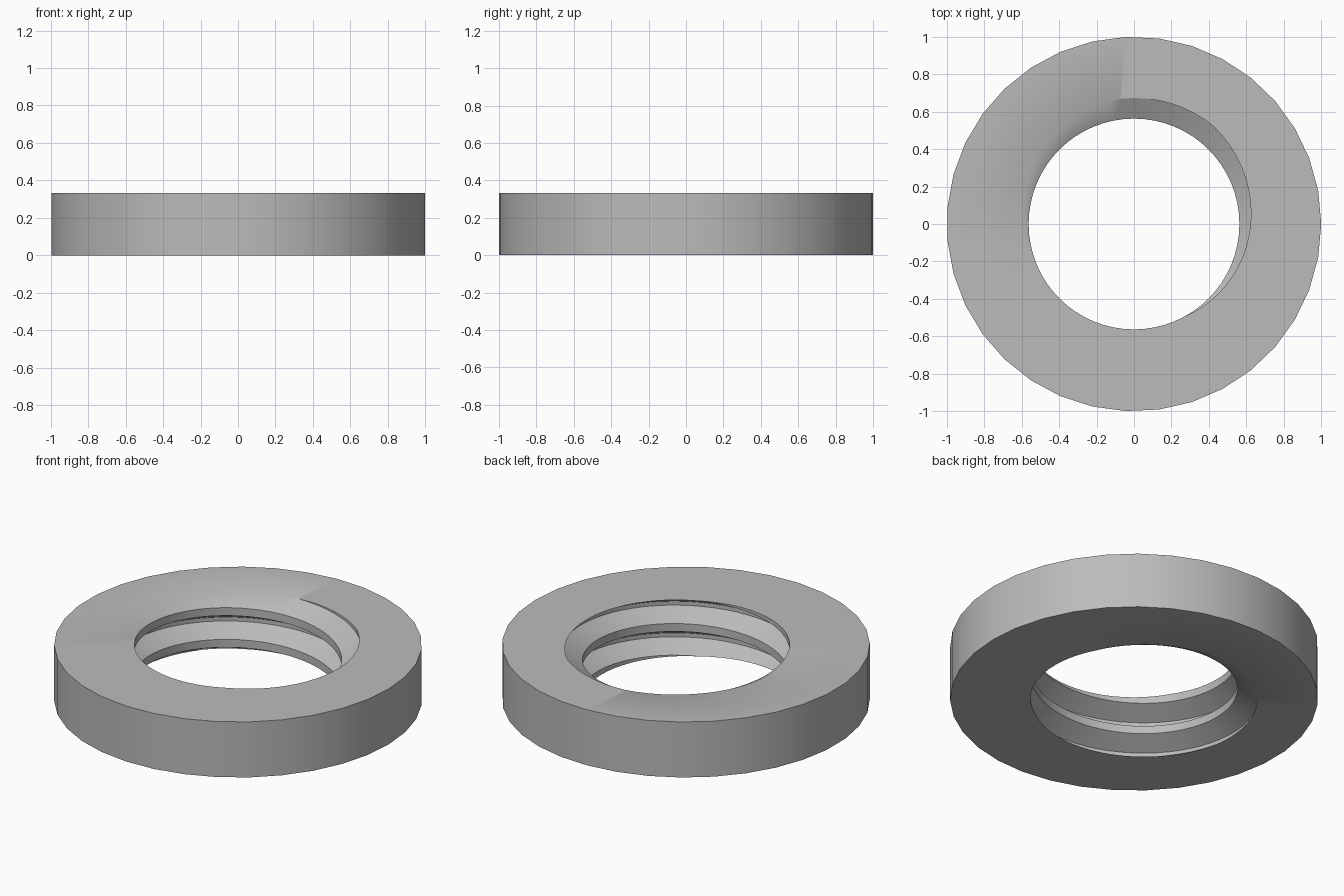
import bpy, bmesh
from math import cos, sin, tau, radians

cube = bpy.data.objects.get("Cube")
if cube:
    bpy.data.objects.remove(cube)

HEIGHT = 0.333
OUTER_R, OUTER_SIDES = 1.0, 35
MINOR_R, MAJOR_R = 0.563, 0.673
PITCH, SEGMENTS = 0.19, 64
GROOVE_ANGLE = radians(74)      # where the groove centre meets the top face

steel = bpy.data.materials.new("plain_grey")
steel.use_nodes = True
grey = (0.5, 0.5, 0.5, 1)
steel.diffuse_color = grey
steel.node_tree.nodes["Principled BSDF"].inputs["Base Color"].default_value = grey

bm = bmesh.new()

# Internal thread: one groove profile, repeated and swept along the helix
profile = [(-3 / 8, MINOR_R), (-1 / 16, MAJOR_R), (1 / 16, MAJOR_R), (3 / 8, MINOR_R)]
columns = []
for i in range(SEGMENTS + 1):
    a = tau * i / SEGMENTS
    lift = HEIGHT + PITCH * (a - GROOVE_ANGLE) / tau
    columns.append([bm.verts.new((r * cos(a), r * sin(a), lift + PITCH * (turn + f)))
                    for turn in range(-4, 3) for f, r in profile])
for c0, c1 in zip(columns, columns[1:]):
    for j in range(len(c0) - 1):
        bm.faces.new((c0[j], c0[j + 1], c1[j + 1], c1[j]))
bmesh.ops.remove_doubles(bm, verts=bm.verts, dist=0.0001)

# Trim the thread flush with the two flat faces
for z, side in ((0, -1), (HEIGHT, 1)):
    bmesh.ops.bisect_plane(bm, geom=bm.verts[:] + bm.edges[:] + bm.faces[:], dist=1e-6,
                           plane_co=(0, 0, z), plane_no=(0, 0, side), clear_outer=True)
bmesh.ops.remove_doubles(bm, verts=bm.verts, dist=0.0001)

# Outer wall
rings = [[bm.verts.new((OUTER_R * cos(tau * k / OUTER_SIDES),
                        OUTER_R * sin(tau * k / OUTER_SIDES), z))
          for k in range(OUTER_SIDES)] for z in (0, HEIGHT)]
low, high = rings
for k in range(OUTER_SIDES):
    n = (k + 1) % OUTER_SIDES
    bm.faces.new((low[k], low[n], high[n], high[k]))

# Flat bottom and top faces between the wall and the thread
for z in (0, HEIGHT):
    rim = [e for e in bm.edges if e.is_boundary
           and all(abs(v.co.z - z) < 0.0005 for v in e.verts)]
    bmesh.ops.triangle_fill(bm, edges=rim, use_beauty=True, use_dissolve=False,
                            normal=(0, 0, 1))
bmesh.ops.recalc_face_normals(bm, faces=bm.faces)

mesh = bpy.data.meshes.new("threaded_ring")
bm.to_mesh(mesh)
bm.free()
mesh.materials.append(steel)
ring = bpy.data.objects.new("threaded_ring", mesh)
bpy.context.collection.objects.link(ring)
bpy.ops.object.select_all(action="DESELECT")
ring.select_set(True)
bpy.context.view_layer.objects.active = ring
bpy.ops.object.shade_smooth_by_angle(angle=radians(30))
